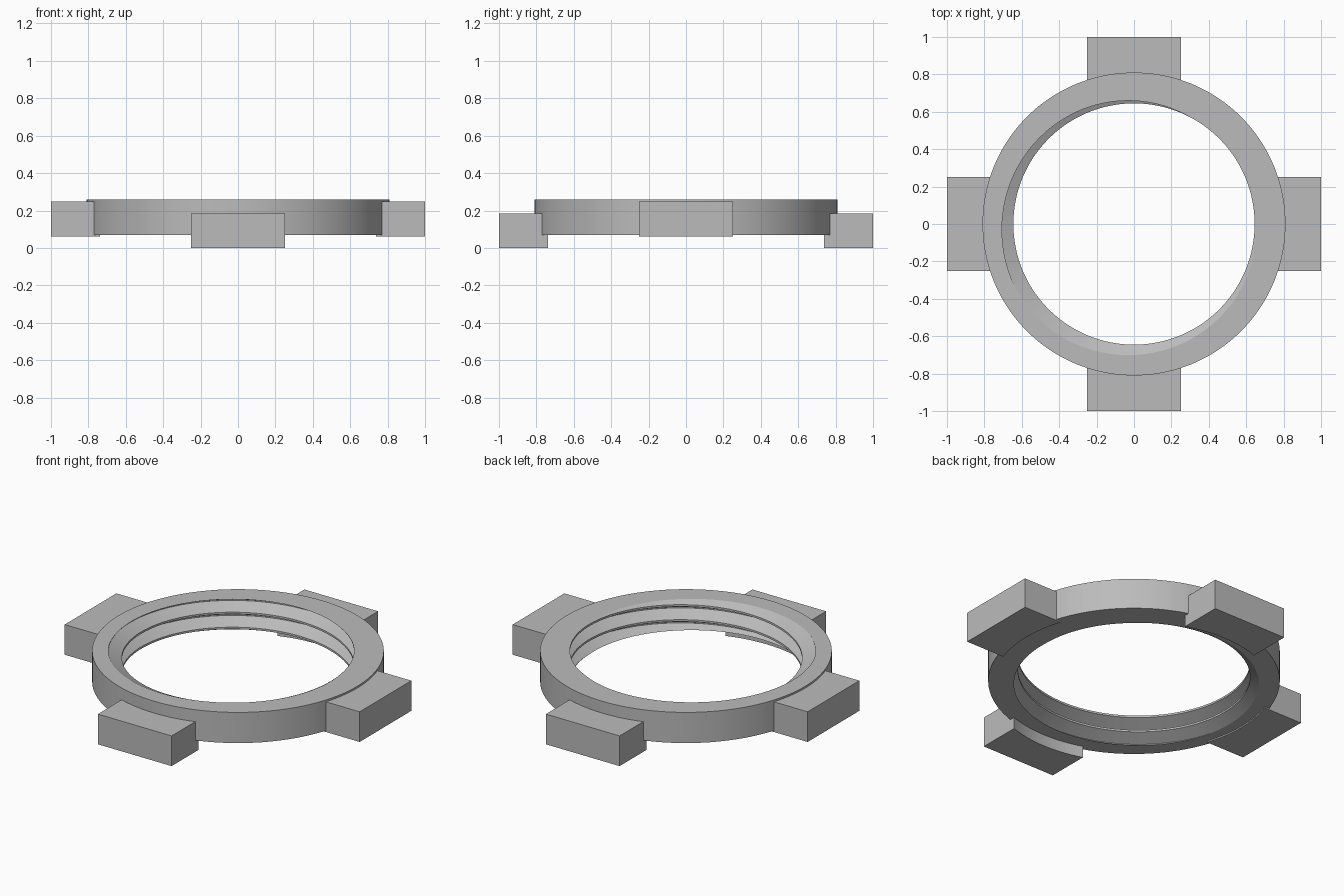
import bpy, bmesh, math

if "Cube" in bpy.data.objects:
    bpy.data.objects.remove(bpy.data.objects["Cube"], do_unlink=True)

grey = bpy.data.materials.new("plain grey")
grey.diffuse_color = (0.5, 0.5, 0.5, 1)
grey.use_nodes = True
grey.node_tree.nodes["Principled BSDF"].inputs["Base Color"].default_value = (0.5, 0.5, 0.5, 1)


def finish(name, bm, angle):
    bmesh.ops.recalc_face_normals(bm, faces=bm.faces)
    mesh = bpy.data.meshes.new(name)
    bm.to_mesh(mesh)
    bm.free()
    mesh.materials.append(grey)
    obj = bpy.data.objects.new(name, mesh)
    bpy.context.collection.objects.link(obj)
    bpy.ops.object.select_all(action='DESELECT')
    obj.select_set(True)
    bpy.context.view_layer.objects.active = obj
    bpy.ops.object.shade_smooth_by_angle(angle=math.radians(angle))


# Ring body with a helical thread cut into its bore
OUTER, CREST, ROOT = 0.81, 0.645, 0.72
BOTTOM, TOP, PITCH = 0.07, 0.258, 0.092
CREST_FLAT, ROOT_FLAT = 0.012, 0.006
SEGMENTS = 144
ROOT_ANGLE = math.radians(220)


def thread_profile(theta):
    """Bore section at one angle, clipped to the ring's height."""
    start = TOP + PITCH * (theta - ROOT_ANGLE) / math.tau
    points = []
    for turn in range(-5, 4):
        z = start + turn * PITCH
        for half, r in ((-ROOT_FLAT, ROOT), (ROOT_FLAT, ROOT)):
            points.append((z + half / 2, r))
        for half in (-CREST_FLAT, CREST_FLAT):
            points.append((z + PITCH / 2 + half / 2, CREST))

    def clip(z):
        for (z0, r0), (z1, r1) in zip(points, points[1:]):
            if z0 <= z <= z1:
                return z, r0 + (r1 - r0) * (z - z0) / (z1 - z0)

    return [clip(min(max(z, BOTTOM), TOP)) for z, r in points]


bm = bmesh.new()
columns = []
for i in range(SEGMENTS + 1):
    theta = math.tau * i / SEGMENTS
    section = [(BOTTOM, OUTER)] + thread_profile(theta) + [(TOP, OUTER)]
    columns.append([bm.verts.new((r * math.cos(theta), r * math.sin(theta), z))
                    for z, r in section])
for a, b in zip(columns, columns[1:]):
    for j in range(len(a)):
        k = (j + 1) % len(a)
        bm.faces.new((a[j], a[k], b[k], b[j]))
bmesh.ops.remove_doubles(bm, verts=bm.verts, dist=0.00005)
finish("threaded_ring", bm, 25)


# Four lugs with a curved inner face, one pair set lower than the other
def lug(name, turn, bottom):
    half, seat, steps, height = 0.25, 0.78, 16, 0.185
    bm = bmesh.new()
    outline = [(1, -half), (1, half)]
    for i in range(steps + 1):
        y = half - 2 * half * i / steps
        outline.append((math.sqrt(seat ** 2 - y ** 2), y))
    c, s = math.cos(turn), math.sin(turn)
    base = bm.faces.new([bm.verts.new((x * c - y * s, x * s + y * c, bottom))
                         for x, y in outline])
    result = bmesh.ops.extrude_face_region(bm, geom=[base])
    moved = [v for v in result["geom"] if isinstance(v, bmesh.types.BMVert)]
    bmesh.ops.translate(bm, verts=moved, vec=(0, 0, height))
    finish(name, bm, 25)


for index, side in enumerate(("left", "back", "right", "front")):
    lug(side + "_lug", index * math.pi / 2, 0.0 if index % 2 else 0.062)
